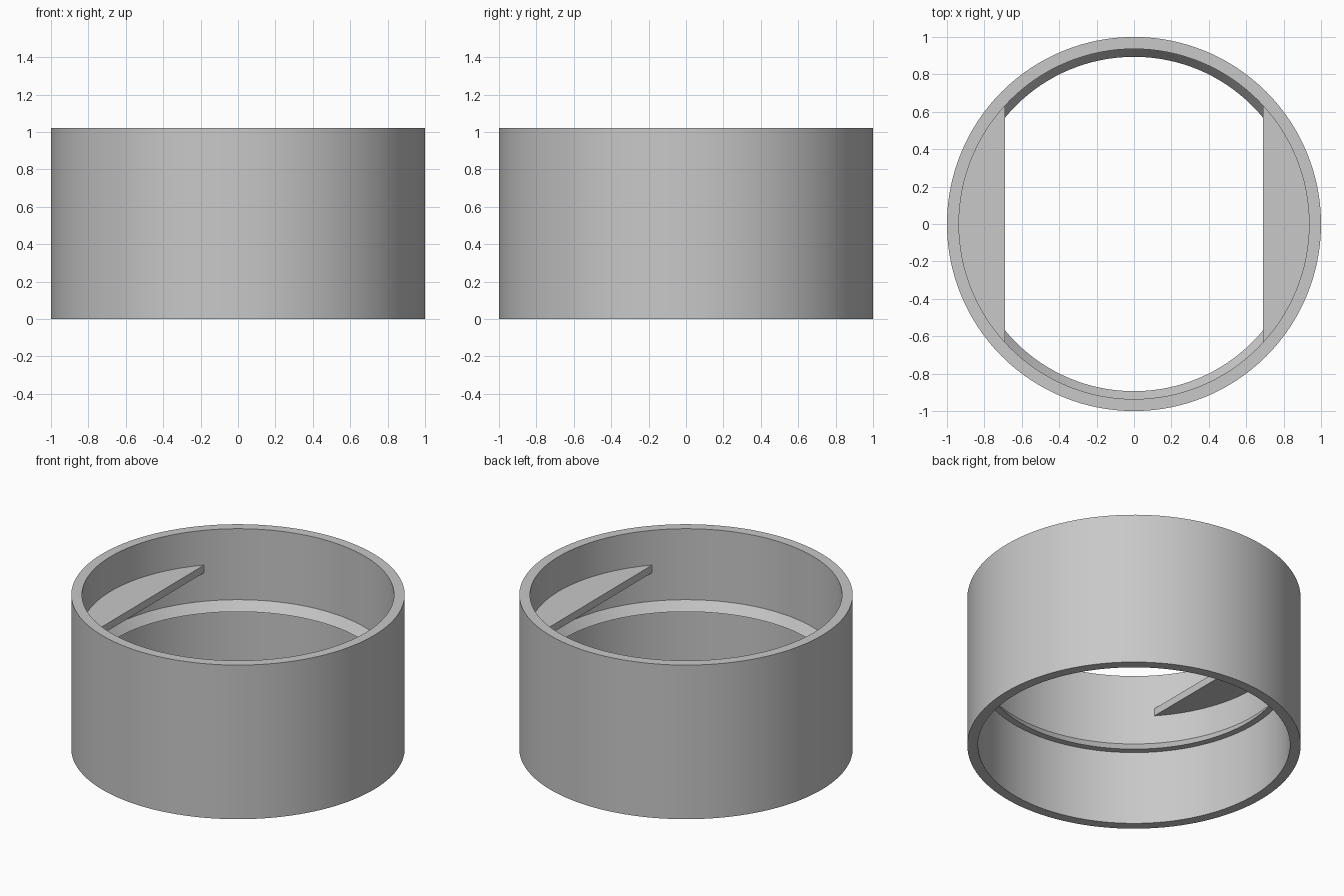
import bpy, bmesh, math

if "Cube" in bpy.data.objects:
    bpy.data.objects.remove(bpy.data.objects["Cube"], do_unlink=True)

SEGMENTS = 128
HEIGHT = 1.02
OUTER, INNER, LIP = 1.0, 0.936, 0.894
TAB_X, TAB_BOTTOM, TAB_TOP = 0.69, 0.74, 0.79

grey = bpy.data.materials.new("plain grey")
grey.use_nodes = True
colour = (0.58, 0.58, 0.58, 1)
grey.diffuse_color = colour
grey.node_tree.nodes["Principled BSDF"].inputs["Base Color"].default_value = colour


def finish(name, bm):
    """Turn a bmesh into a smooth-shaded, sharp-edged object."""
    bmesh.ops.recalc_face_normals(bm, faces=bm.faces)
    mesh = bpy.data.meshes.new(name)
    bm.to_mesh(mesh)
    bm.free()
    mesh.materials.append(grey)
    obj = bpy.data.objects.new(name, mesh)
    bpy.context.collection.objects.link(obj)
    bpy.ops.object.select_all(action="DESELECT")
    obj.select_set(True)
    bpy.context.view_layer.objects.active = obj
    bpy.ops.object.shade_smooth_by_angle(angle=math.radians(30))
    return obj


# Ring wall with a wedge-shaped lip halfway up the inside
profile = [(OUTER, 0), (OUTER, HEIGHT), (INNER, HEIGHT), (INNER, 0.55),
           (LIP, 0.49), (INNER, 0.49), (INNER, 0)]
bm = bmesh.new()
verts = [bm.verts.new((r, 0, z)) for r, z in profile]
edges = [bm.edges.new((a, b)) for a, b in zip(verts, verts[1:] + verts[:1])]
bmesh.ops.spin(bm, geom=verts + edges, cent=(0, 0, 0), axis=(0, 0, 1),
               angle=math.tau, steps=SEGMENTS, use_merge=True)
bmesh.ops.remove_doubles(bm, verts=bm.verts, dist=1e-4)
finish("ring_wall", bm)


# Flat tabs: circle segments reaching in from each side wall
def tab(name, side):
    radius = INNER + 0.01
    half = math.acos(TAB_X / radius)
    steps = 32
    bm = bmesh.new()
    rim = []
    for i in range(steps + 1):
        a = half * (2 * i / steps - 1)
        rim.append(bm.verts.new((side * radius * math.cos(a),
                                 radius * math.sin(a), TAB_BOTTOM)))
    face = bm.faces.new(rim)
    top = bmesh.ops.extrude_face_region(bm, geom=[face])["geom"]
    bmesh.ops.translate(bm, vec=(0, 0, TAB_TOP - TAB_BOTTOM),
                        verts=[v for v in top if isinstance(v, bmesh.types.BMVert)])
    return finish(name, bm)


tab("left_tab", 1)
tab("right_tab", -1)
